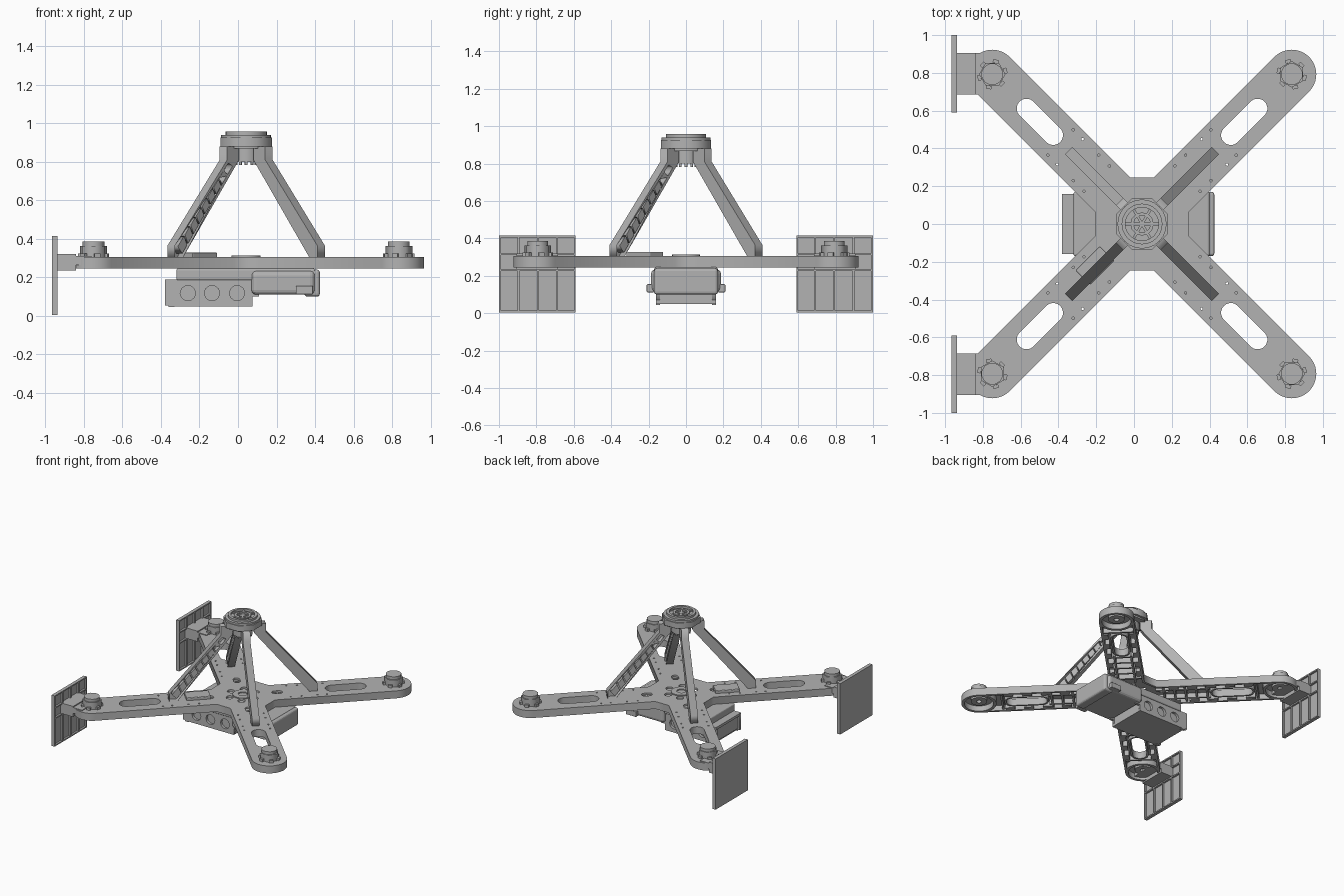
import bpy, math
from mathutils import Matrix, Vector

if "Cube" in bpy.data.objects:
    bpy.data.objects.remove(bpy.data.objects["Cube"])

grey = bpy.data.materials.new("plain_grey")
grey.use_nodes = True
grey.diffuse_color = (0.45, 0.45, 0.45, 1)
grey.node_tree.nodes["Principled BSDF"].inputs["Base Color"].default_value = (0.45, 0.45, 0.45, 1)

CENTRE = Matrix.Translation((0.0425, 0, 0))
REACH, HALF = 1.121, 0.13          # arm length to motor axis, arm half width
LOW, TOP = 0.245, 0.305            # frame underside and top
ARMS = [math.radians(45 + 90 * k) for k in range(4)]


def finish(obj, name, matrix):
    obj.name = name
    obj.data.materials.clear()
    obj.data.materials.append(grey)
    obj.matrix_world = matrix
    return obj


def plate(name, loops, low, high, matrix=CENTRE):
    """Flat outline with holes, extruded between two heights."""
    curve = bpy.data.curves.new(name, "CURVE")
    curve.dimensions, curve.fill_mode = "2D", "BOTH"
    curve.extrude = (high - low) / 2
    for pts in loops:
        s = curve.splines.new("POLY")
        s.points.add(len(pts) - 1)
        for p, (x, y) in zip(s.points, pts):
            p.co = (x, y, 0, 1)
        s.use_cyclic_u = True
    temp = bpy.data.objects.new(name, curve)
    bpy.context.collection.objects.link(temp)
    bpy.context.view_layer.update()
    mesh = bpy.data.meshes.new_from_object(temp.evaluated_get(bpy.context.evaluated_depsgraph_get()))
    bpy.data.objects.remove(temp)
    obj = bpy.data.objects.new(name, mesh)
    bpy.context.collection.objects.link(obj)
    return finish(obj, name, matrix @ Matrix.Translation((0, 0, (low + high) / 2)))


def box(name, x, y, z, bevel=0.0, matrix=Matrix()):
    bpy.ops.mesh.primitive_cube_add(size=1)
    obj = bpy.context.object
    size = Matrix.Diagonal((x[1] - x[0], y[1] - y[0], z[1] - z[0], 1))
    obj.data.transform(Matrix.Translation([sum(v) / 2 for v in (x, y, z)]) @ size)
    if bevel:
        m = obj.modifiers.new("rounded", "BEVEL")
        m.width, m.segments = bevel, 3
    return finish(obj, name, matrix)


def ring(r, n, cx=0, cy=0, turn=0.0):
    return [(cx + r * math.cos(turn + math.tau * i / n), cy + r * math.sin(turn + math.tau * i / n))
            for i in range(n)]


def rect(x0, x1, y0, y1):
    return [(x0, y0), (x1, y0), (x1, y1), (x0, y1)]


def turned(pts, a):
    return [(u * math.cos(a) - v * math.sin(a), u * math.sin(a) + v * math.cos(a)) for u, v in pts]


def outline(w, d):
    """Cross-shaped frame outline with rounded arm ends."""
    pts, start = [], math.sqrt(2) * d - w
    for a in ARMS:
        arc = [(REACH + w * math.cos(t), w * math.sin(t))
               for t in [math.pi * (i / 20 - 0.5) for i in range(21)]]
        pts += turned([(start, -w)] + arc + [(start, w)], a)
    return pts


def slot(r, half, a, mid=0.765):
    pts = []
    for side, base in ((half, -0.5), (-half, 0.5)):
        pts += [(mid + side + r * math.cos(math.pi * (base + i / 10)),
                 r * math.sin(math.pi * (base + i / 10))) for i in range(11)]
    return turned(pts, a)


# Frame: top skin, outer wall, slot walls
slots = [slot(0.052, 0.1, a) for a in ARMS]
hub_holes = [ring(0.028, 10, 0.105 * math.cos(t), 0.105 * math.sin(t)) for t in [k * math.pi / 3 for k in range(6)]]
arm_holes = [slot(0.025, 0.015, a, 0.255) for a in ARMS]
screw_holes = [turned(ring(0.007, 6, u, v), a) for a in ARMS
               for u in (0.34, 0.42, 0.54, 0.61) for v in (-0.095, 0.095)]
plate("frame_skin", [outline(HALF, 0.245)] + slots + hub_holes + arm_holes + screw_holes, TOP - 0.016, TOP)
plate("frame_wall", [outline(HALF, 0.245), outline(HALF - 0.018, 0.227)], LOW, TOP - 0.01)
for a, s in zip(ARMS, slots):
    plate("slot_wall", [slot(0.066, 0.1, a), s], LOW + 0.004, TOP - 0.01)
plate("centre_pad", [ring(0.075, 20), ring(0.035, 8)], TOP - 0.01, TOP + 0.008)

# Channel side of each strut is cut into cells
STRUT = [(0.55, 0.3), (0.55, 0.365), (0.167, 0.81), (0.167, 0.88), (0.08, 0.88), (0.08, 0.81), (0.494, 0.3)]
inner = Vector((0.5, 0.32)), Vector((0.125, 0.782))
outer = Vector((0.533, 0.357)), Vector((0.155, 0.797))
cells = []
for i in range(9):
    t0, t1 = i / 9 + 0.008, (i + 1) / 9 - 0.008
    skew = 0.03 if 0 < i < 8 else 0
    cells.append([tuple(inner[0].lerp(inner[1], t0)), tuple(outer[0].lerp(outer[1], t0 + skew)),
                  tuple(outer[0].lerp(outer[1], t1 + (0.03 if i < 8 else 0))), tuple(inner[0].lerp(inner[1], t1))])

for a in ARMS:
    arm = CENTRE @ Matrix.Rotation(a, 4, "Z")
    upright = arm @ Matrix.Rotation(math.pi / 2, 4, "X")
    motor = arm @ Matrix.Translation((REACH, 0, 0))

    # Strut with one open ribbed side
    plate("strut_frame", [STRUT] + cells, -0.0275, 0.018, upright)
    plate("strut_web", [STRUT], 0.016, 0.0275, upright)

    # Ribs and spars under the arm
    for u in (0.25, 0.33, 0.41, 0.49, 0.57, 0.94):
        box("cross_rib", (u, u + 0.016), (-0.115, 0.115), (LOW + 0.006, TOP - 0.01), matrix=arm)
    for side in (-1, 1):
        v = sorted((side * 0.055, side * 0.07))
        box("long_spar", (0.2, 0.6), v, (LOW + 0.006, TOP - 0.01), matrix=arm)
        v = sorted((side * 0.08, side * 0.118))
        for k in range(5):
            box("edge_block", (0.3 + 0.14 * k, 0.37 + 0.14 * k), v, (LOW + 0.002, TOP - 0.01), matrix=arm)

    # Motor cup below, hexagonal motor and clips above
    plate("motor_cup", [ring(0.13, 40), ring(0.108, 40)], LOW, TOP - 0.01, motor)
    plate("motor_boss", [ring(0.06, 24), ring(0.02, 12)], LOW + 0.02, TOP - 0.01, motor)
    plate("motor_body", [ring(0.07, 6, turn=math.pi / 4)], TOP - 0.01, 0.362, motor)
    plate("motor_cap", [ring(0.058, 12)], 0.36, 0.385, motor)
    for k in range(6):
        clip = motor @ Matrix.Rotation(k * math.pi / 3, 4, "Z")
        box("motor_clip", (0.062, 0.08), (-0.015, 0.015), (TOP - 0.01, 0.325), matrix=clip)

# Top hub
plate("hub_body", [ring(0.072, 16), ring(0.05, 16)], 0.8, 0.88)
plate("hub_teeth", [ring(0.008, 6, 0.06 * math.cos(t), 0.06 * math.sin(t))
                    for t in [k * math.pi / 6 for k in range(12)]], 0.782, 0.805)
plate("hub_skirt", [ring(0.125, 8, turn=math.pi / 8)], 0.868, 0.885)
plate("hub_flange", [ring(0.145, 8, turn=math.pi / 8)], 0.88, 0.925)
plate("hub_step", [ring(0.13, 24)], 0.92, 0.94)
plate("hub_rim", [ring(0.108, 24), ring(0.088, 24)], 0.93, 0.957)
plate("hub_inner_ring", [ring(0.062, 12), ring(0.045, 12)], 0.93, 0.952)
for k in range(3):
    box("hub_spoke", (-0.095, 0.095), (-0.007, 0.007), (0.93, 0.948),
        matrix=CENTRE @ Matrix.Rotation(k * math.pi / 3, 4, "Z"))

# Small module on the top of the frame
module = Matrix.Translation((-0.17, -0.215, 0)) @ Matrix.Rotation(math.pi / 4, 4, "Z")
box("top_module", (-0.12, 0.06), (-0.03, 0.075), (TOP - 0.01, 0.328), 0.005, module)

# Upper tray below the frame, with end block and side tabs
box("tray_plate", (-0.32, 0.4), (-0.17, 0.17), (0.185, 0.246), 0.01)
box("tray_body", (0.07, 0.4), (-0.187, 0.187), (0.11, 0.235), 0.025)
box("tray_end", (0.345, 0.425), (-0.17, 0.17), (0.1, 0.24), 0.015)
for y in (-0.19, 0.19):
    box("tray_tab", (0.3, 0.39), (y - 0.02, y + 0.02), (0.112, 0.155), 0.004)

# Lower pack with round side openings
box("pack_core", (-0.365, 0.07), (-0.14, 0.14), (0.065, 0.185))
box("pack_floor", (-0.355, 0.075), (-0.16, 0.16), (0.05, 0.07))
box("pack_lid", (-0.38, 0.075), (-0.16, 0.16), (0.17, 0.19))
side_view = Matrix.Rotation(math.pi / 2, 4, "X")
for y in (-0.15, 0.15):
    openings = [ring(0.04, 10, x, 0.118) for x in (-0.26, -0.135, -0.005)]
    plate("pack_side", [rect(-0.38, 0.075, 0.055, 0.185)] + openings, y - 0.01, y + 0.01, side_view)
    box("pack_foot", (-0.36, -0.33), (y - 0.01, y + 0.01), (0.045, 0.06))
    box("pack_clip", (0.07, 0.11), (y - 0.01, y + 0.01), (0.1, 0.13))

# Ribbed panels at the left-hand arm tips, with brackets
for s in (-1, 1):
    def span(p, q):
        return sorted((s * p, s * q))
    box("panel_sheet", (-0.965, -0.953), span(0.59, 1.0), (0.005, 0.415))
    for p in (0.59, 0.685, 0.787, 0.89, 0.99):
        box("panel_upright", (-0.955, -0.938), span(p, p + 0.01), (0.005, 0.415))
    for z in (0.005, 0.225, 0.31, 0.405):
        box("panel_bar", (-0.955, -0.938), span(0.59, 1.0), (z, z + 0.01))
    box("panel_bracket", (-0.955, -0.84), span(0.685, 0.905), (0.235, 0.32))
    box("bracket_tongue", (-0.85, -0.76), span(0.685, 0.905), (LOW + 0.02, TOP + 0.006))
